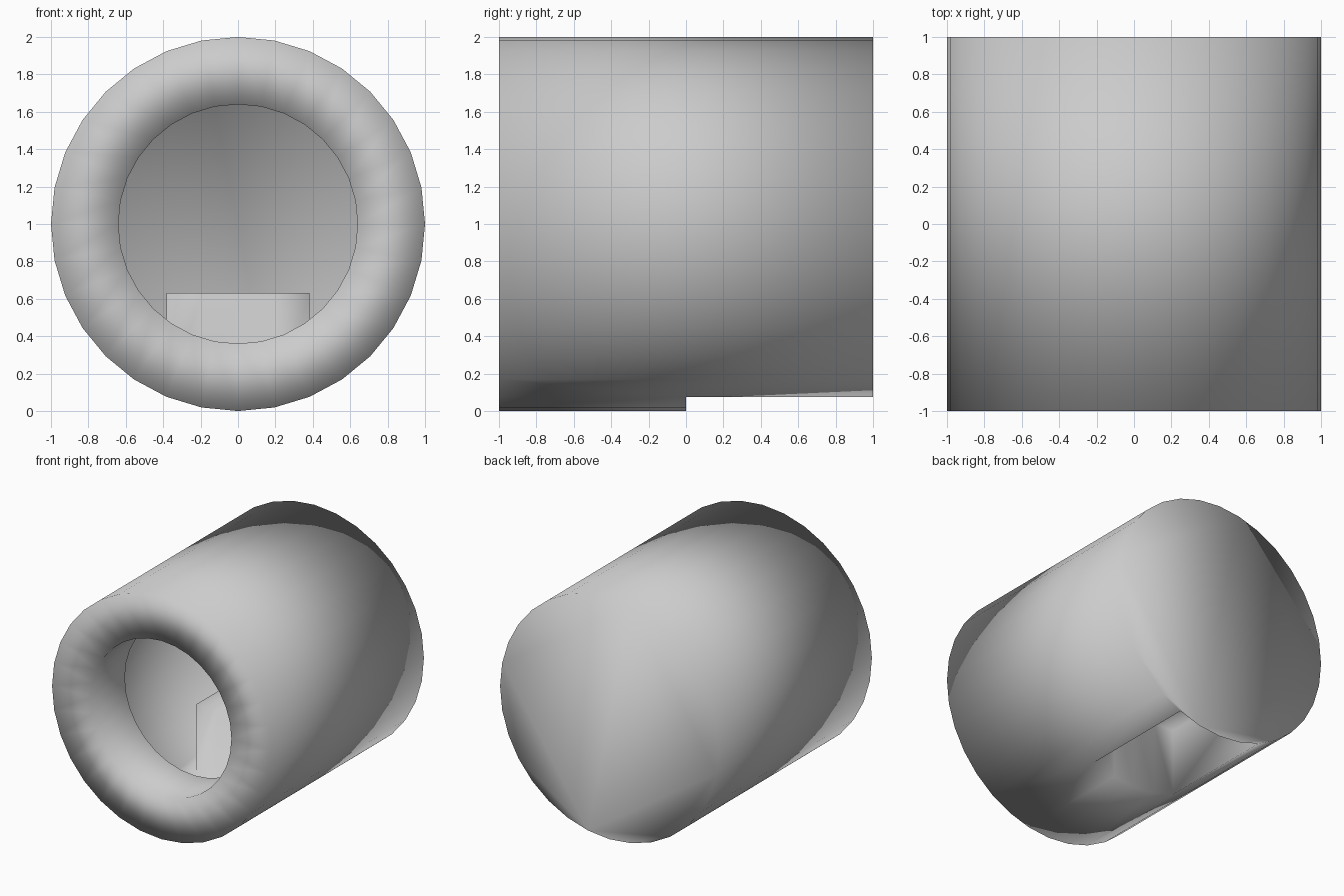
import bpy, bmesh, math

if "Cube" in bpy.data.objects:
    bpy.data.objects.remove(bpy.data.objects["Cube"])

N = 32            # sides of the barrel
BORE = 0.64       # radius of the front opening
BORE_END = -0.565 # how far the bore reaches in
ROOF = 0.63       # roof height of the underside recess

bm = bmesh.new()


def ring(radius, y):
    # index 0 is the lowest point of the circle
    return [bm.verts.new((radius * math.sin(2 * math.pi * i / N), y,
                          1 - radius * math.cos(2 * math.pi * i / N)))
            for i in range(N)]


def bridge(a, b):
    for i in range(N):
        j = (i + 1) % N
        bm.faces.new((a[i], a[j], b[j], b[i]))


front, back = ring(1, -1), ring(1, 1)
bore, bore_end = ring(BORE, -1), ring(BORE, BORE_END)

# front rim and open-ended bore
bridge(bore, front)
bridge(bore_end, bore)

# closed back
bm.faces.new(back)

# recess vertices across the four lowest facets
span = range(-2, 3)
mid = {i: bm.verts.new((front[i].co.x, 0, front[i].co.z)) for i in span}
roof_front = {i: bm.verts.new((front[i].co.x, 0, ROOF)) for i in span}
roof_back = {i: bm.verts.new((front[i].co.x, 1, ROOF)) for i in span}

# outer skin, with the rear half of the bottom left open
for i in range(-2, N - 2):
    j = i + 1
    a, b = front[i % N], front[j % N]
    c, d = back[j % N], back[i % N]
    if i < 2:
        bm.faces.new((a, b, mid[j], mid[i]))
    elif i == 2:
        bm.faces.new((a, b, c, d, mid[2]))
    elif j == N - 2:
        bm.faces.new((a, b, mid[-2], c, d))
    else:
        bm.faces.new((a, b, c, d))

# recess end wall, roof and side walls
for i in range(-2, 2):
    bm.faces.new((mid[i], mid[i + 1], roof_front[i + 1], roof_front[i]))
    bm.faces.new((roof_front[i], roof_front[i + 1], roof_back[i + 1], roof_back[i]))
for i in (-2, 2):
    bm.faces.new((mid[i], roof_front[i], roof_back[i], back[i]))

bmesh.ops.recalc_face_normals(bm, faces=bm.faces)
for f in bm.faces:
    f.smooth = True
mesh = bpy.data.meshes.new("barrel_shell")
bm.to_mesh(mesh)
bm.free()
bpy.context.collection.objects.link(bpy.data.objects.new("barrel_shell", mesh))
